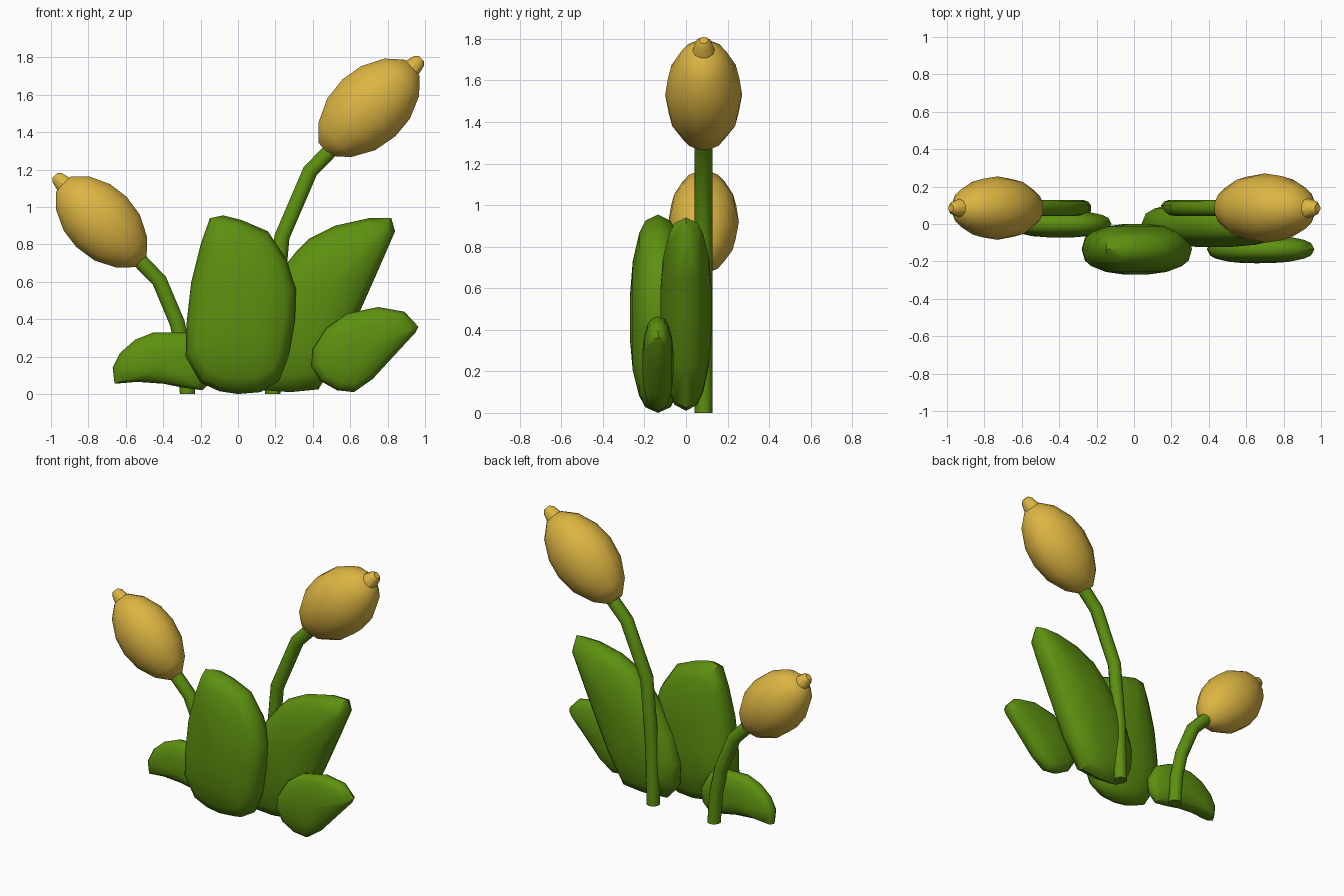
import bpy, bmesh, math
from mathutils import Vector

if "Cube" in bpy.data.objects:
    bpy.data.objects.remove(bpy.data.objects["Cube"])


def material(name, rgb):
    m = bpy.data.materials.new(name)
    m.diffuse_color = (*rgb, 1)
    m.use_nodes = True
    m.node_tree.nodes["Principled BSDF"].inputs["Base Color"].default_value = m.diffuse_color
    return m


GREEN = material("leaf green", (0.11, 0.28, 0.005))
GOLD = material("petal gold", (0.72, 0.46, 0.055))


def finish(name, bm, mat, angle):
    bmesh.ops.recalc_face_normals(bm, faces=bm.faces)
    me = bpy.data.meshes.new(name)
    bm.to_mesh(me)
    bm.free()
    me.materials.append(mat)
    ob = bpy.data.objects.new(name, me)
    bpy.context.collection.objects.link(ob)
    bpy.ops.object.select_all(action='DESELECT')
    ob.select_set(True)
    bpy.context.view_layer.objects.active = ob
    bpy.ops.object.shade_smooth_by_angle(angle=math.radians(angle))


def bridge(bm, a, b):
    n = len(a)
    for i in range(n):
        bm.faces.new((a[i], a[(i + 1) % n], b[(i + 1) % n], b[i]))


def leaf(name, outline, y, thick):
    """Pillow-shaped leaf: outline in x/z, domed towards front and back."""
    bm = bmesh.new()
    n = len(outline)
    cx = sum(p[0] for p in outline) / n
    cz = sum(p[1] for p in outline) / n
    rim = [bm.verts.new((px, y, pz)) for px, pz in outline]
    for side in (-1, 1):
        last = rim
        for s, h in ((0.94, 0.45), (0.82, 0.67), (0.55, 0.9), (0.25, 0.99)):
            ring = [bm.verts.new((cx + (px - cx) * s, y + side * thick * h, cz + (pz - cz) * s))
                    for px, pz in outline]
            bridge(bm, last, ring)
            last = ring
        tip = bm.verts.new((cx, y + side * thick, cz))
        for i in range(n):
            bm.faces.new((last[i], last[(i + 1) % n], tip))
    finish(name, bm, GREEN, 50)


def tube(name, rings, sides, mat, angle, flat=1.0):
    """Rings of (centre, direction angle in x/z, radius), flattened in y."""
    bm = bmesh.new()
    last = None
    for c, ang, r in rings:
        side = Vector((-math.sin(ang), 0, math.cos(ang)))
        ring = []
        for i in range(sides):
            t = 2 * math.pi * (i + 0.5) / sides
            ring.append(bm.verts.new(Vector(c) + side * r * math.cos(t)
                                     + Vector((0, r * flat * math.sin(t), 0))))
        if last:
            bridge(bm, last, ring)
        else:
            bm.faces.new(ring)
        last = ring
    bm.faces.new(last)
    finish(name, bm, mat, angle)


Y = 0.085  # depth of both flowers


def stem(name, pts):
    rings = []
    for i, (x, z) in enumerate(pts):
        a, b = pts[max(i - 1, 0)], pts[min(i + 1, len(pts) - 1)]
        ang = math.atan2(b[1] - a[1], b[0] - a[0]) if i else math.pi / 2
        rings.append(((x, Y, z), ang, 0.043))
    tube(name, rings, 10, GREEN, 40)


def flower(name, x, z, degrees, scale):
    ang = math.radians(degrees)

    def rings(profile):
        return [((x + math.cos(ang) * d * scale, Y, z + math.sin(ang) * d * scale), ang, r * scale)
                for d, r in profile]
    # closed bud
    tube(name + "_bud", rings([(-.325, .05), (-.25, .13), (-.13, .193), (0, .213), (.12, .197),
                               (.24, .14), (.315, .06)]), 14, GOLD, 60, 0.87)
    # ribbed knob at the tip
    tube(name + "_tip", rings([(.28, .062), (.365, .04), (.385, .022)]), 10, GOLD, 30)


# Leaves
leaf("center_leaf", [(-.15, .94), (-.08, .955), (.02, .93), (.16, .87), (.26, .72), (.31, .56),
                     (.305, .4), (.27, .2), (.22, .07), (.12, .01), (0, 0), (-.1, .015), (-.2, .06),
                     (-.28, .2), (-.275, .38), (-.25, .6), (-.2, .8)], -.135, .135)
leaf("tall_right_leaf", [(.82, .94), (.84, .87), (.74, .64), (.66, .46), (.55, .22), (.43, .025),
                         (.28, .01), (.14, .02), (.05, .12), (.04, .27), (.1, .45), (.2, .62),
                         (.31, .76), (.38, .83), (.52, .9), (.7, .94)], 0, .123)
leaf("small_right_leaf", [(.39, .15), (.4, .24), (.47, .35), (.58, .43), (.75, .465), (.89, .44),
                          (.965, .36), (.95, .33), (.83, .2), (.72, .08), (.62, .01), (.53, .02),
                          (.44, .07)], -.135, .075)
leaf("small_left_leaf", [(-.67, .14), (-.66, .055), (-.54, .065), (-.4, .055), (-.3, .035),
                         (-.19, .02), (-.13, .08), (-.12, .17), (-.18, .28), (-.28, .33),
                         (-.45, .33), (-.55, .29), (-.63, .22)], 0, .072)

# Stems
stem("left_stem", [(-.27, 0), (-.285, .2), (-.325, .38), (-.42, .605), (-.55, .74)])
stem("right_stem", [(.185, 0), (.195, .4), (.235, .84), (.385, 1.19), (.52, 1.33)])

# Flowers
flower("left_flower", -.73, .92, 135, .915)
flower("right_flower", .70, 1.53, 43, 1.0)
